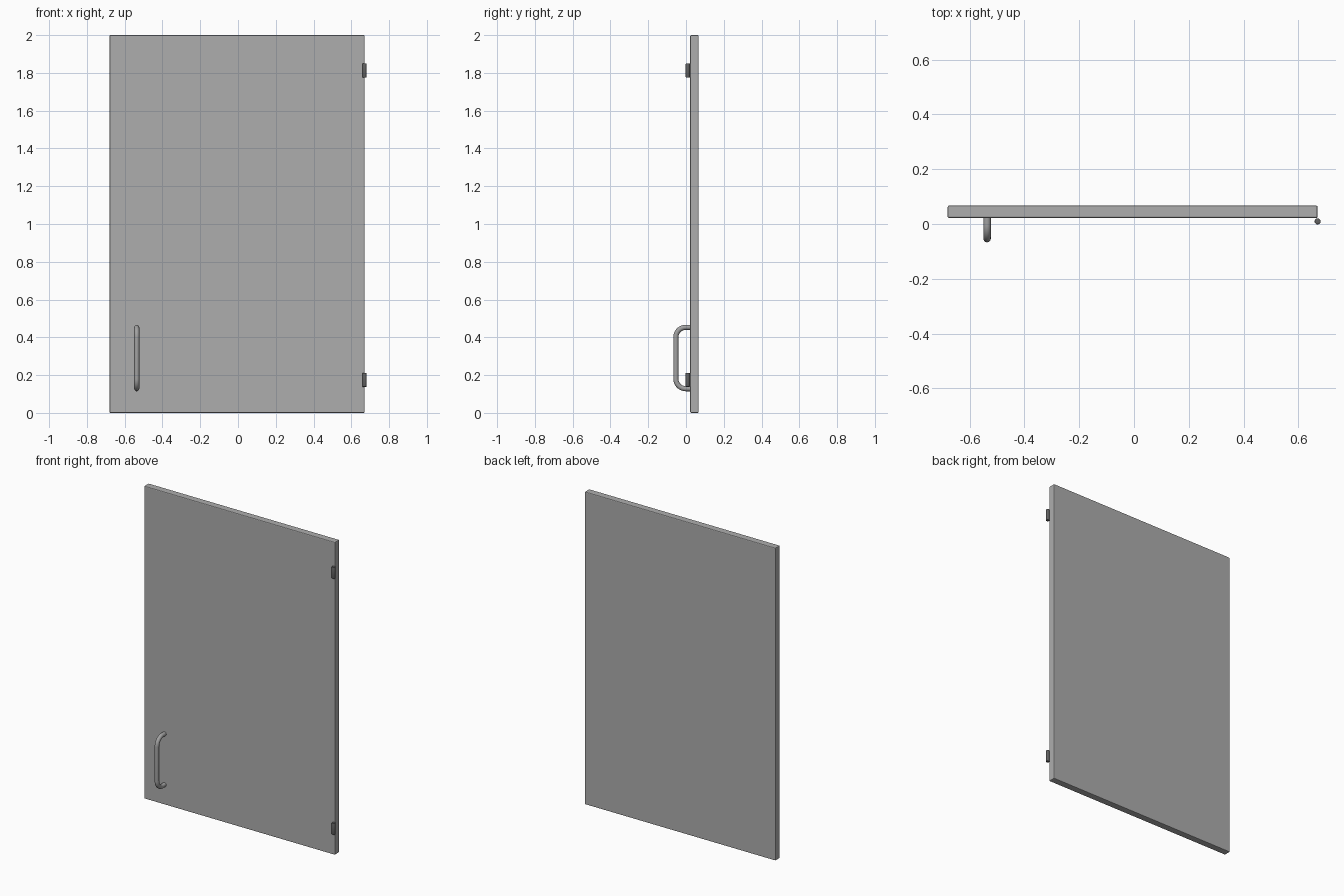
import bpy
from math import sin, cos, pi, radians

if "Cube" in bpy.data.objects:
    bpy.data.objects.remove(bpy.data.objects["Cube"])


def grey(name, value):
    mat = bpy.data.materials.new(name)
    mat.diffuse_color = (value, value, value, 1)
    mat.use_nodes = True
    mat.node_tree.nodes["Principled BSDF"].inputs["Base Color"].default_value = mat.diffuse_color
    return mat


door_grey = grey("door_grey", 0.42)
handle_grey = grey("handle_grey", 0.36)
hinge_grey = grey("hinge_grey", 0.12)


def finish(obj, name, mat, bevel=0.0, smooth=35):
    obj.name = name
    obj.data.materials.clear()
    obj.data.materials.append(mat)
    bpy.ops.object.select_all(action='DESELECT')
    obj.select_set(True)
    bpy.context.view_layer.objects.active = obj
    if bevel:
        m = obj.modifiers.new("edge_bevel", 'BEVEL')
        m.width = bevel
        m.segments = 2
        m.limit_method = 'ANGLE'
        m.angle_limit = radians(40)
        bpy.ops.object.modifier_apply(modifier=m.name)
    bpy.ops.object.shade_smooth_by_angle(angle=radians(smooth))


# Door panel: flat slab with softened edges, faces kept flat
x0, x1, y0, y1 = -0.68, 0.67, 0.022, 0.067
bpy.ops.mesh.primitive_cube_add(size=1, location=((x0 + x1) / 2, (y0 + y1) / 2, 1))
panel = bpy.context.object
panel.scale = (x1 - x0, y1 - y0, 2)
bpy.ops.object.transform_apply(location=False, rotation=False, scale=True)
finish(panel, "door_panel", door_grey, 0.005, smooth=5)

# Hinge barrels on the right edge
for name, z in (("lower_hinge", 0.175), ("upper_hinge", 1.8125)):
    bpy.ops.mesh.primitive_cylinder_add(vertices=24, radius=0.011, depth=0.074,
                                        location=(0.67, 0.0095, z))
    finish(bpy.context.object, name, hinge_grey, 0.002)

# Pull handle: round bar with two quarter-circle bends
hx, r, bend = -0.536, 0.0135, 0.052
front, base = -0.067 + r, 0.024
z_lo, z_hi = 0.128, 0.453
path = [(base, z_lo)]
for i in range(13):
    a = pi / 2 * i / 12
    path.append((front + bend - bend * sin(a), z_lo + bend - bend * cos(a)))
path += [(y, z_lo + z_hi - z) for y, z in reversed(path)]

curve = bpy.data.curves.new("handle_path", 'CURVE')
curve.dimensions = '3D'
curve.bevel_depth = r
curve.bevel_resolution = 6
curve.use_fill_caps = True
spline = curve.splines.new('POLY')
spline.points.add(len(path) - 1)
for p, (y, z) in zip(spline.points, path):
    p.co = (hx, y, z, 1)
handle = bpy.data.objects.new("handle", curve)
bpy.context.collection.objects.link(handle)
bpy.ops.object.select_all(action='DESELECT')
handle.select_set(True)
bpy.context.view_layer.objects.active = handle
bpy.ops.object.convert(target='MESH')
finish(bpy.context.object, "pull_handle", handle_grey)
